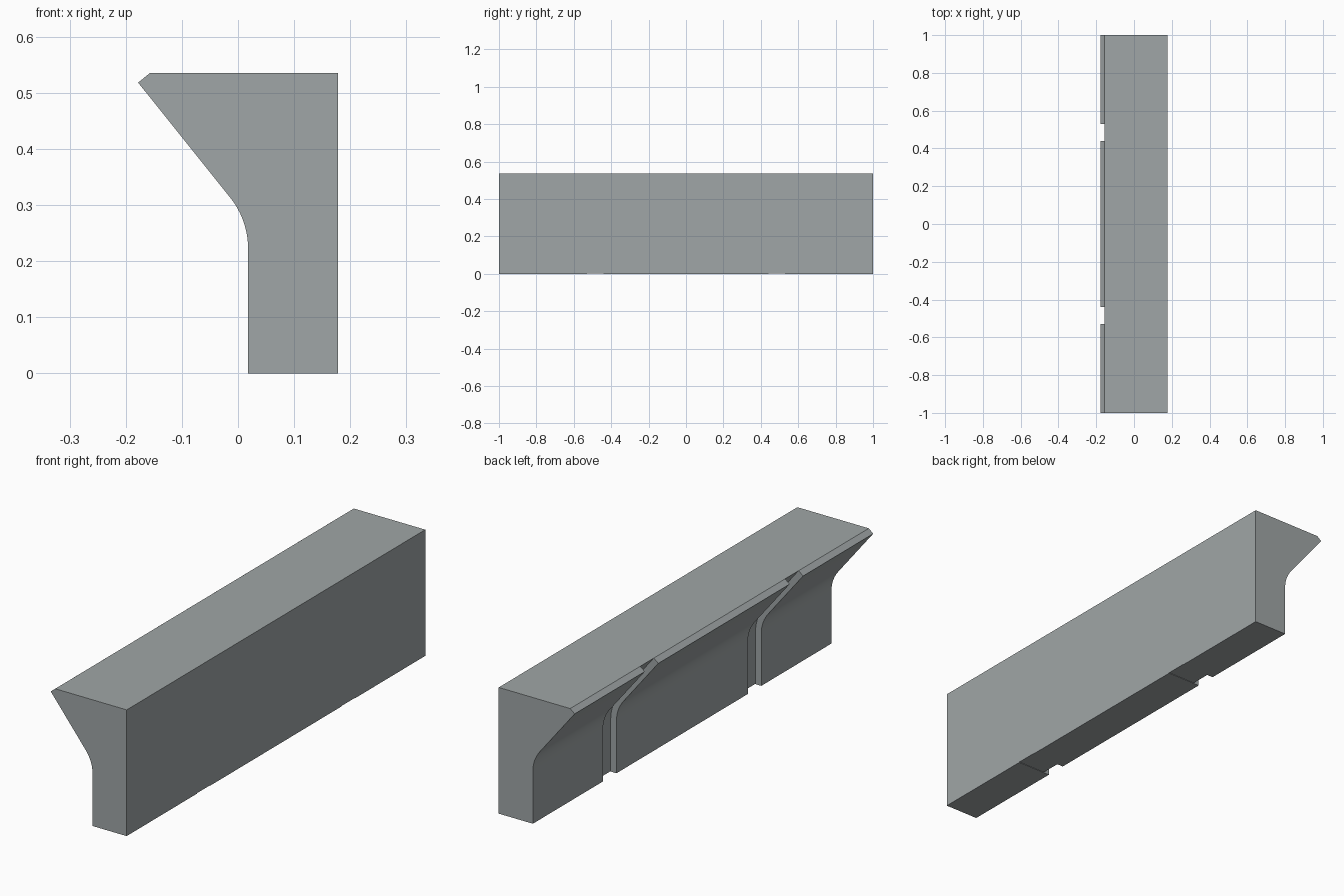
import bpy, bmesh, math

if "Cube" in bpy.data.objects:
    bpy.data.objects.remove(bpy.data.objects["Cube"])

# Dimensions
RIGHT, TOP = 0.178, 0.535
CX, CZ, R = -0.128, 0.222, 0.146      # centre and radius of the concave bend
DEPTH = 0.027                         # groove depth
BEND = math.radians(38.7)
SLANT_LEN = 0.263


def profile(depth, bottom):
    """Cross-section; the front skin is set back by depth."""
    r = R + depth
    pts = [(RIGHT, bottom), (RIGHT, TOP), (-0.157, TOP)]
    # lip of the slanted face, on the outer skin or the groove floor
    pts.append((-0.178, 0.518) if depth == 0 else (-0.157, TOP))
    for i in range(12, -1, -1):
        a = BEND * i / 12
        pts.append((CX + r * math.cos(a), CZ + r * math.sin(a)))
    pts.append((CX + r, bottom))
    return pts


outer = profile(0, 0)
inner = profile(DEPTH, 0.002)

# Sections along the length: three full bays with two grooves between
sections = [(-1, outer), (-0.53, outer), (-0.53, inner), (-0.44, inner), (-0.44, outer),
            (0.44, outer), (0.44, inner), (0.53, inner), (0.53, outer), (1, outer)]

bm = bmesh.new()
rings = [[bm.verts.new((x, y, z)) for x, z in pts] for y, pts in sections]
n = len(outer)
for a, b in zip(rings, rings[1:]):
    for i in range(n):
        j = (i + 1) % n
        bm.faces.new((a[i], a[j], b[j], b[i]))
bm.faces.new(rings[0])
bm.faces.new(rings[-1])
bmesh.ops.remove_doubles(bm, verts=bm.verts, dist=1e-5)
bmesh.ops.dissolve_degenerate(bm, edges=bm.edges, dist=1e-5)
bmesh.ops.recalc_face_normals(bm, faces=bm.faces)

mesh = bpy.data.meshes.new("grooved_wall_block")
bm.to_mesh(mesh)
bm.free()
wall = bpy.data.objects.new("grooved_wall_block", mesh)
bpy.context.collection.objects.link(wall)

# Plain grey
grey = bpy.data.materials.new("concrete grey")
grey.diffuse_color = (0.35, 0.38, 0.385, 1)
grey.use_nodes = True
grey.node_tree.nodes["Principled BSDF"].inputs["Base Color"].default_value = grey.diffuse_color
mesh.materials.append(grey)

bpy.context.view_layer.objects.active = wall
wall.select_set(True)
bpy.ops.object.shade_smooth_by_angle(angle=math.radians(25))
